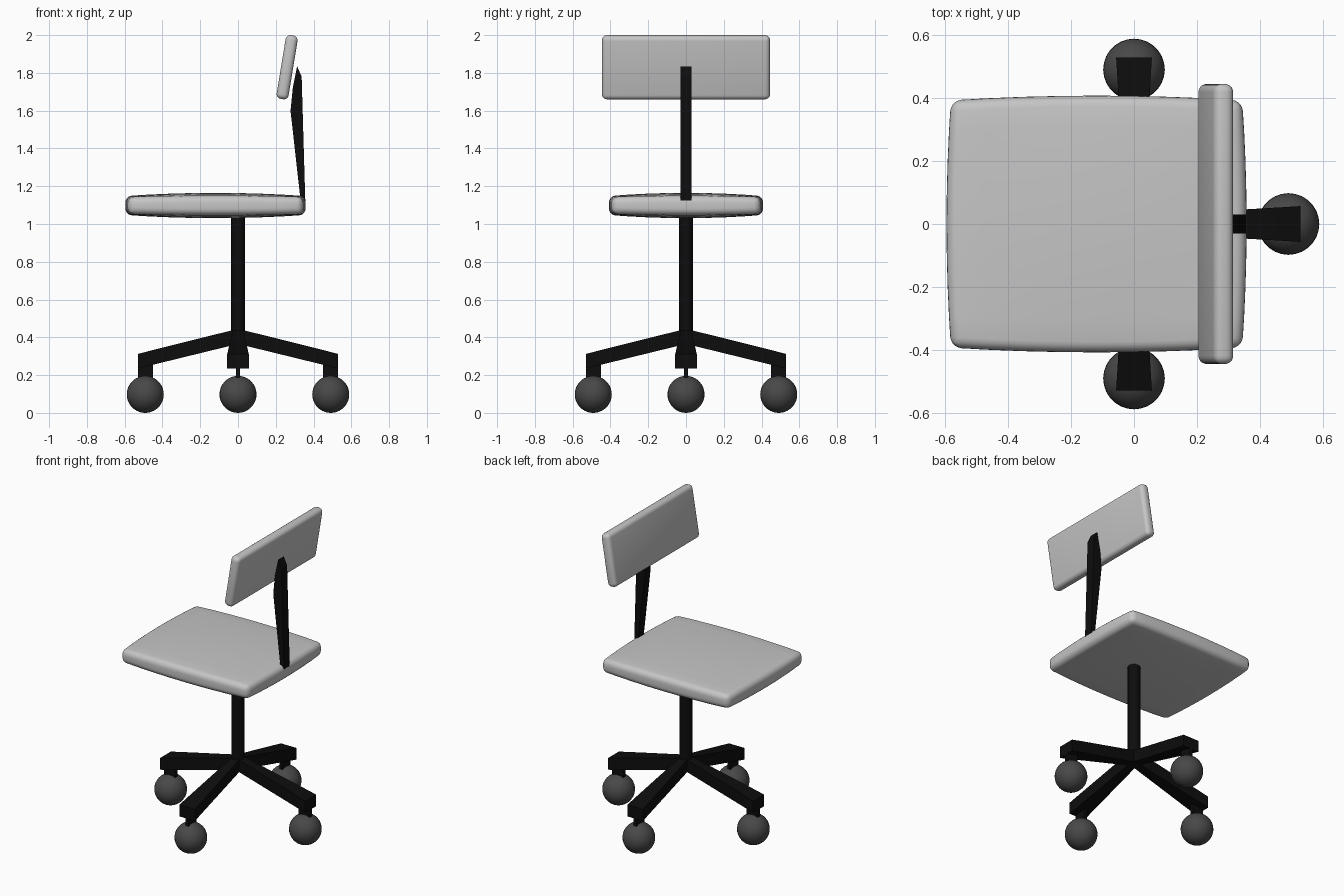
import bpy, bmesh, math
from mathutils import Matrix, Vector

if "Cube" in bpy.data.objects:
    bpy.data.objects.remove(bpy.data.objects["Cube"])


def material(name, v):
    m = bpy.data.materials.new(name)
    m.diffuse_color = (v, v, v, 1)
    m.use_nodes = True
    m.node_tree.nodes["Principled BSDF"].inputs["Base Color"].default_value = m.diffuse_color
    return m


GREY = material("light grey padding", 0.56)
BLACK = material("black metal", 0.004)
DARK = material("dark grey caster", 0.065)


def finish(name, bm, mat, bevel=0, smooth=False):
    bmesh.ops.recalc_face_normals(bm, faces=bm.faces[:])
    me = bpy.data.meshes.new(name)
    bm.to_mesh(me)
    bm.free()
    me.materials.append(mat)
    ob = bpy.data.objects.new(name, me)
    bpy.context.collection.objects.link(ob)
    if bevel:
        mod = ob.modifiers.new("rounding", 'BEVEL')
        mod.width, mod.segments = bevel, 5
        mod.limit_method, mod.angle_limit = 'ANGLE', math.radians(50)
    if smooth:
        for p in me.polygons:
            p.use_smooth = True
    return ob


def loft(bm, rings):
    """Skin a list of equal-length rings and cap both ends."""
    vs = [[bm.verts.new(p) for p in r] for r in rings]
    n = len(vs[0])
    for a, b in zip(vs, vs[1:]):
        for i in range(n):
            bm.faces.new((a[i], a[(i + 1) % n], b[(i + 1) % n], b[i]))
    bm.faces.new(vs[0])
    bm.faces.new(vs[-1])


# Seat: cushion slab, bulging in plan and in thickness
bm = bmesh.new()
bmesh.ops.create_grid(bm, x_segments=8, y_segments=8, size=1)
top = bmesh.ops.extrude_face_region(bm, geom=bm.faces[:])
for v in top["geom"]:
    if isinstance(v, bmesh.types.BMVert):
        v.co.z = 1
for v in bm.verts:
    u, w = v.co.x, v.co.y
    side = 1 if v.co.z > 0.5 else -1
    a, b = 1 - u * u, 1 - w * w
    h = 0.045 + 0.005 * (a + b) + 0.012 * a * b
    v.co = (-0.119 + u * (0.463 + 0.014 * b), w * (0.393 + 0.015 * a), 1.098 + side * h)
finish("seat", bm, GREY, 0.034, True)

# Backrest: tilted rounded pad
bm = bmesh.new()
bmesh.ops.create_cube(bm, size=1, matrix=Matrix.Translation((0.26, 0, 1.83))
                      @ Matrix.Rotation(math.radians(9.3), 4, 'Y')
                      @ Matrix.Diagonal((0.064, 0.89, 0.342, 1)))
finish("backrest", bm, GREY, 0.026, True)

# Back support: side profile extruded across
profile = [(0.334, 1.1), (0.357, 1.1), (0.351, 1.3), (0.337, 1.78),
           (0.313, 1.835), (0.29, 1.72), (0.278, 1.6)]
bm = bmesh.new()
loft(bm, [[(x, y, z) for x, z in profile] for y in (-0.03, 0.03)])
finish("back_support", bm, BLACK)

# Central column
bm = bmesh.new()
bmesh.ops.create_cone(bm, cap_ends=True, segments=16, radius1=0.038, radius2=0.038,
                      depth=0.69, matrix=Matrix.Translation((0, 0, 0.71)))
col = finish("column", bm, BLACK)
for p in col.data.polygons:
    p.use_smooth = len(p.vertices) == 4

# Four legs with caster stems and ball casters
for k in range(4):
    rot = Matrix.Rotation(k * math.pi / 2, 4, 'Z')
    bm = bmesh.new()
    rings = []
    for x, hw, lo, hi in ((0, 0.026, 0.365, 0.445), (0.45, 0.052, 0.255, 0.333),
                          (0.53, 0.057, 0.236, 0.312)):
        rings.append([(x, -hw, lo), (x, hw, lo), (x, hw, hi), (x, -hw, hi)])
    loft(bm, rings)
    bm.transform(rot)
    finish(f"leg_{k + 1}", bm, BLACK)

    bm = bmesh.new()
    bmesh.ops.create_cube(bm, size=1, matrix=rot @ Matrix.Translation((0.49, 0, 0.22))
                          @ Matrix.Diagonal((0.08, 0.022, 0.09, 1)))
    finish(f"caster_stem_{k + 1}", bm, BLACK)

    bm = bmesh.new()
    bmesh.ops.create_uvsphere(bm, u_segments=28, v_segments=18, radius=0.098,
                              matrix=rot @ Matrix.Translation((0.491, 0, 0.098)))
    finish(f"caster_ball_{k + 1}", bm, DARK, smooth=True)
